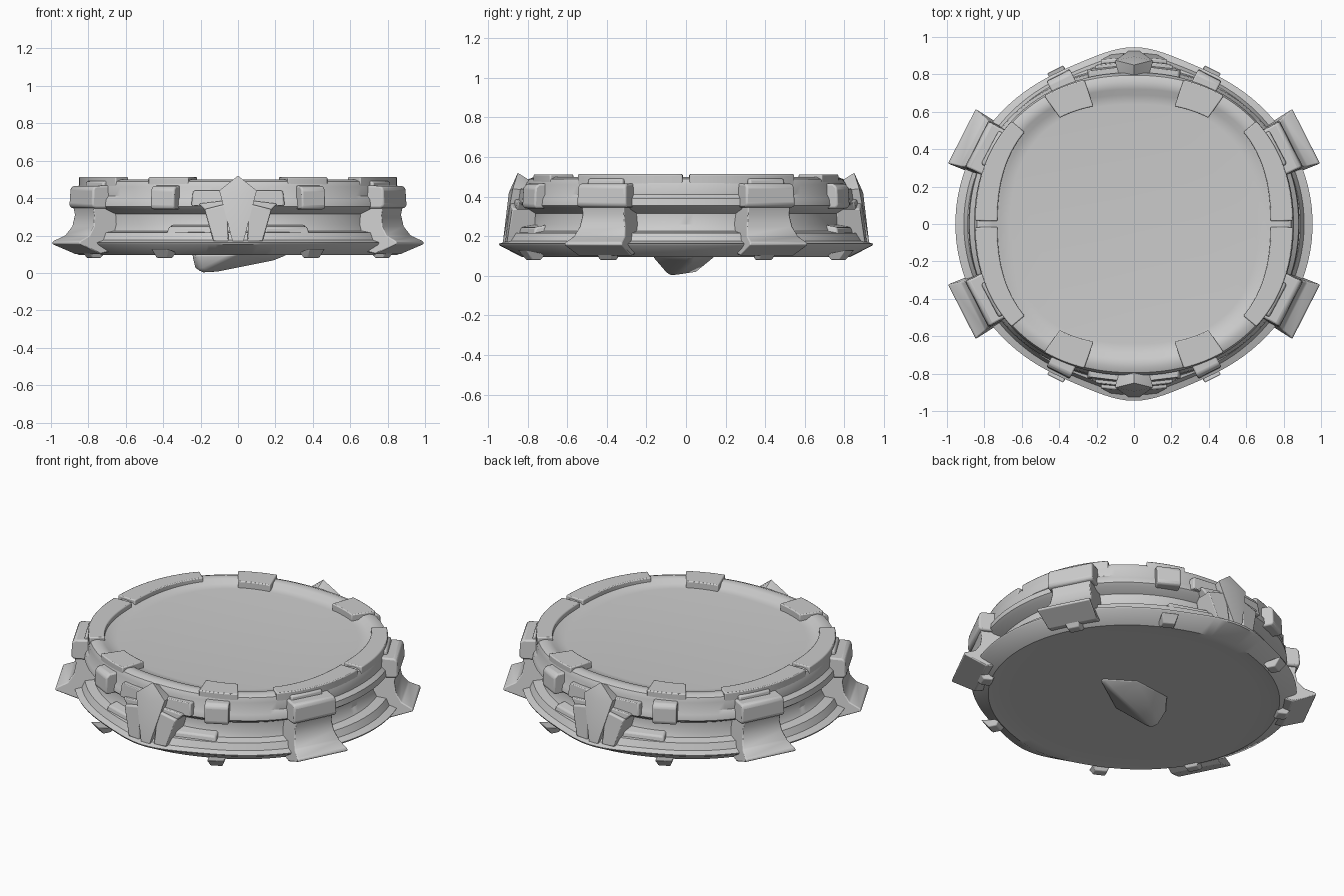
import bpy, bmesh, math
from mathutils import Vector

if "Cube" in bpy.data.objects:
    bpy.data.objects.remove(bpy.data.objects["Cube"])

grey = bpy.data.materials.new("light_grey_stone")
grey.use_nodes = True
COL = (0.6, 0.6, 0.6, 1)
grey.diffuse_color = COL
bsdf = next(n for n in grey.node_tree.nodes if n.type == 'BSDF_PRINCIPLED')
bsdf.inputs["Base Color"].default_value = COL
bsdf.inputs["Roughness"].default_value = 0.8


def finish(name, bm, bevel=0.0, angle=35):
    bmesh.ops.recalc_face_normals(bm, faces=bm.faces)
    mesh = bpy.data.meshes.new(name)
    bm.to_mesh(mesh)
    bm.free()
    ob = bpy.data.objects.new(name, mesh)
    bpy.context.collection.objects.link(ob)
    mesh.materials.append(grey)
    if bevel:
        mod = ob.modifiers.new("soft_edges", 'BEVEL')
        mod.width, mod.segments, mod.limit_method = bevel, 2, 'ANGLE'
    bpy.ops.object.select_all(action='DESELECT')
    bpy.context.view_layer.objects.active = ob
    ob.select_set(True)
    bpy.ops.object.shade_smooth_by_angle(angle=math.radians(angle))
    return ob


def outline(t, rx, ry, n, peak):
    """Rounded-square outline with an optional point at front and back."""
    c, s = math.cos(t), math.sin(t)
    r = ((abs(c) / rx) ** n + (abs(s) / ry) ** n) ** (-1 / n)
    r += peak * abs(s) ** 30
    return Vector((r * c, r * s, 0))


def bridge(bm, a, b):
    for i in range(len(a)):
        j = (i + 1) % len(a)
        bm.faces.new((a[i], a[j], b[j], b[i]))


def lathe(name, rings, seg=144):
    """Loft stacked outlines (rx, ry, exponent, peak, z) and cap both ends."""
    bm = bmesh.new()
    loops = [[bm.verts.new(outline(2 * math.pi * i / seg, rx, ry, n, p) + Vector((0, 0, z)))
              for i in range(seg)] for rx, ry, n, p, z in rings]
    for a, b in zip(loops, loops[1:]):
        bridge(bm, a, b)
    bm.faces.new(loops[0])
    bm.faces.new(loops[-1])
    return finish(name, bm)


def block(name, deg, profile, bevel=0.01):
    """Radial solid: closed profile of (radius, z, half width) facing the angle."""
    t = math.radians(deg)
    out, side = Vector((math.cos(t), math.sin(t), 0)), Vector((-math.sin(t), math.cos(t), 0))
    bm = bmesh.new()
    ends = [[bm.verts.new(out * r + side * w * k + Vector((0, 0, z))) for r, z, w in profile]
            for k in (-1, 1)]
    bridge(bm, *ends)
    for e in ends:
        bm.faces.new(e)
    return finish(name, bm, bevel)


def rim_plate(name, deg0, deg1, inner, outer, z0, z1, seg=16):
    """Curved raised plate that follows the rim."""
    bm = bmesh.new()
    loops = []
    for i in range(seg + 1):
        t = math.radians(deg0 + (deg1 - deg0) * i / seg)
        pts = [outline(t, *inner, 2.4, 0), outline(t, *outer, 2.2, 0)]
        loops.append([bm.verts.new(pts[k] + Vector((0, 0, z)))
                      for k, z in ((0, z0), (0, z1), (1, z1), (1, z0))])
    for a, b in zip(loops, loops[1:]):
        bridge(bm, a, b)
    bm.faces.new(loops[0])
    bm.faces.new(loops[-1])
    return finish(name, bm, 0.006)


def hull(name, pts, bevel=0.0, angle=30):
    bm = bmesh.new()
    for p in pts:
        bm.verts.new(p)
    res = bmesh.ops.convex_hull(bm, input=bm.verts)
    loose = [v for v in bm.verts if not v.link_faces]
    bmesh.ops.delete(bm, geom=loose, context='VERTS')
    return finish(name, bm, bevel, angle)


# Main body: dished underside, flared foot, recessed wall, rim band, sunken floor
lathe("platform_body", [
    (0.70, 0.68, 2, 0, 0.10), (0.80, 0.77, 2, 0, 0.10), (0.85, 0.81, 2, 0.02, 0.095),
    (0.95, 0.89, 2, 0.05, 0.152), (0.955, 0.895, 2, 0.05, 0.162),
    (0.91, 0.865, 2, 0.04, 0.175), (0.89, 0.85, 2, 0.03, 0.215),
    (0.835, 0.80, 2, 0, 0.225), (0.81, 0.775, 2.1, 0, 0.26), (0.81, 0.775, 2.1, 0, 0.315),
    (0.865, 0.815, 2.1, 0, 0.34), (0.885, 0.83, 2.1, 0, 0.355), (0.88, 0.825, 2.1, 0, 0.39),
    (0.855, 0.81, 2.15, 0, 0.41), (0.855, 0.81, 2.15, 0, 0.46), (0.84, 0.795, 2.2, 0, 0.488),
    (0.81, 0.765, 2.2, 0, 0.50), (0.755, 0.72, 2.3, 0, 0.495), (0.715, 0.69, 2.4, 0, 0.475),
    (0.66, 0.64, 2.4, 0, 0.47)])

# Corner buttresses with clamps, and the small front and back clamps
for front in (False, True):
    for left in (True, False):
        tag = ("front" if front else "back") + ("_left" if left else "_right")

        def turn(a):
            a = a if left else 180 - a
            return -a if front else a
        block("buttress_" + tag, turn(27), [
            (0.74, 0.14, 0.15), (0.90, 0.10, 0.15), (1.035, 0.155, 0.165), (1.03, 0.17, 0.16),
            (0.965, 0.20, 0.145), (0.93, 0.25, 0.13), (0.92, 0.31, 0.12), (0.93, 0.36, 0.12),
            (0.74, 0.38, 0.12)], 0.006)
        block("buttress_clamp_" + tag, turn(27), [
            (0.76, 0.345, 0.14), (0.93, 0.345, 0.14), (0.945, 0.36, 0.14),
            (0.94, 0.45, 0.135), (0.925, 0.465, 0.135), (0.76, 0.47, 0.13)])
        block("clamp_ridge_" + tag, turn(28), [
            (0.76, 0.42, 0.10), (0.88, 0.42, 0.10), (0.87, 0.49, 0.10), (0.76, 0.495, 0.10)])
        block("small_clamp_" + tag, turn(63), [
            (0.72, 0.34, 0.07), (0.885, 0.34, 0.07), (0.895, 0.355, 0.07),
            (0.89, 0.445, 0.07), (0.87, 0.465, 0.07), (0.72, 0.47, 0.07)])
        rim_plate("small_clamp_top_" + tag, turn(55), turn(71),
                  (0.69, 0.645), (0.845, 0.80), 0.45, 0.512)
        rim_plate("side_rim_plate_" + tag, turn(1.2), turn(40),
                  (0.73, 0.71), (0.85, 0.80), 0.45, 0.513)
        for a in (27, 63):
            block("underside_nub_" + tag, turn(a), [
                (0.82, 0.11, 0.05), (0.84, 0.08, 0.035), (0.89, 0.08, 0.035),
                (0.93, 0.13, 0.05)], 0.005)

# Pointed prows at front and back, each held by a pair of bent arms
for tag, f in (("front", -1), ("back", 1)):
    hull("prow_" + tag, [(0, 0.85 * f, 0.52), (0, 0.77 * f, 0.47), (0, 0.895 * f, 0.42)] +
         [(x * s, y * f, z) for s in (-1, 1) for x, y, z in (
             (0.10, 0.875, 0.44), (0.09, 0.79, 0.43), (0.03, 0.925, 0.17), (0.03, 0.78, 0.17))])
    for side, s in (("left", 1), ("right", -1)):
        for part, outer, corners in (
                ("upper", 0.85, ((0.05, 0.44), (0.24, 0.44), (0.25, 0.36), (0.05, 0.35))),
                ("lower", 0.87, ((0.04, 0.39), (0.21, 0.37), (0.165, 0.32), (0.06, 0.32))),
                ("leg", 0.89, ((0.06, 0.37), (0.18, 0.34), (0.13, 0.165), (0.05, 0.165)))):
            hull("prow_arm_%s_%s_%s" % (part, tag, side),
                 [(x * s, (y + (0.42 - z) * 0.12 * (y > 0.8)) * f, z)
                  for x, z in corners for y in (0.76, outer - x * 0.12)], 0.008)
        # Low step on the foot beside the prow
        block("foot_step_%s_%s" % (tag, side), f * (90 - s * 18), [
            (0.76, 0.20, 0.13), (0.85, 0.20, 0.13), (0.84, 0.245, 0.12), (0.76, 0.26, 0.12)])

# Irregular lump under the centre
hull("underside_lump", [
    (-0.25, 0.0, 0.105), (-0.23, -0.13, 0.105), (0.0, -0.18, 0.105), (0.3, 0.03, 0.105),
    (0.1, 0.16, 0.105), (-0.15, 0.13, 0.105), (-0.23, -0.06, 0.02), (-0.2, -0.09, 0.0),
    (-0.11, -0.05, 0.005), (-0.1, 0.05, 0.02), (0.02, 0.0, 0.045), (0.2, 0.02, 0.065)],
    0.02, 60)
